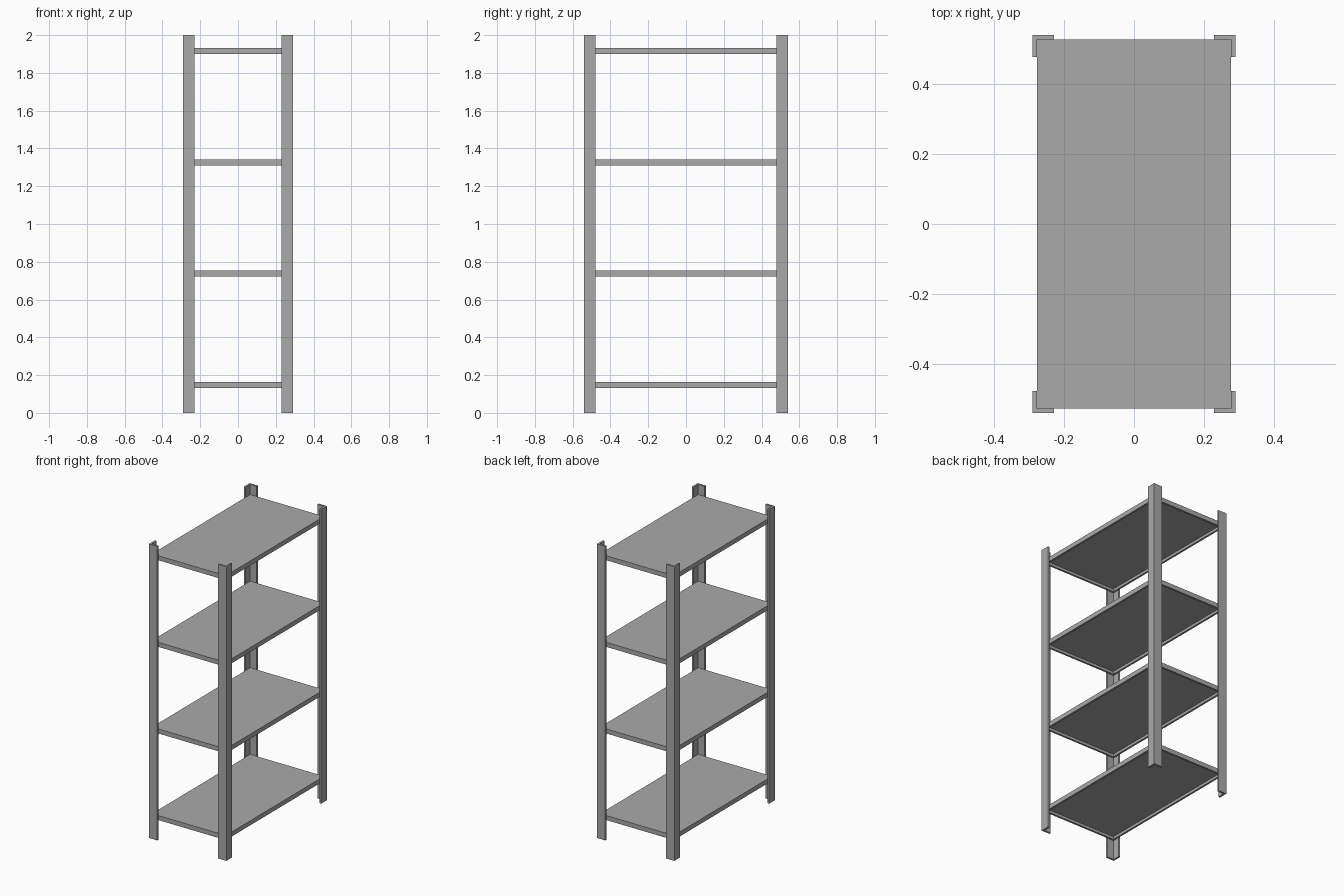
import bpy, bmesh

cube = bpy.data.objects.get("Cube")
if cube:
    bpy.data.objects.remove(cube, do_unlink=True)

HALF_X, HALF_Y, HEIGHT = 0.291, 0.541, 2.0
FLANGE, GAUGE = 0.062, 0.013
LIP = 0.031
SHELF_TOPS = [0.164 + 0.589 * i for i in range(4)]

steel = bpy.data.materials.new("grey_steel")
steel.use_nodes = True
grey = (0.4, 0.4, 0.4, 1)
steel.diffuse_color = grey
steel.node_tree.nodes["Principled BSDF"].inputs["Base Color"].default_value = grey


def finish(name, bm):
    bmesh.ops.recalc_face_normals(bm, faces=bm.faces)
    mesh = bpy.data.meshes.new(name)
    bm.to_mesh(mesh)
    bm.free()
    mesh.materials.append(steel)
    bpy.context.collection.objects.link(bpy.data.objects.new(name, mesh))


# Upright: an L-shaped angle profile extruded to full height
def upright(name, sx, sy):
    f, g = FLANGE, GAUGE
    profile = [(0, 0), (f, 0), (f, g), (g, g), (g, f), (0, f)]
    bm = bmesh.new()
    face = bm.faces.new([bm.verts.new((sx * (HALF_X - a), sy * (HALF_Y - b), 0))
                         for a, b in profile])
    top = bmesh.ops.extrude_face_region(bm, geom=[face])["geom"]
    bmesh.ops.translate(bm, vec=(0, 0, HEIGHT),
                        verts=[v for v in top if isinstance(v, bmesh.types.BMVert)])
    finish(name, bm)


# Shelf: a flat panel with lips folded down, open underneath
def shelf(name, z):
    bm = bmesh.new()
    bmesh.ops.create_cube(bm, size=1)
    for v in bm.verts:
        v.co.x *= 2 * (HALF_X - GAUGE)
        v.co.y *= 2 * (HALF_Y - GAUGE)
        v.co.z = z if v.co.z > 0 else z - LIP
    bm.normal_update()
    bottom = [f for f in bm.faces if f.normal.z < -0.5]
    bmesh.ops.inset_region(bm, faces=bottom, thickness=GAUGE, use_even_offset=True)
    pocket = bmesh.ops.extrude_face_region(bm, geom=bottom)["geom"]
    bmesh.ops.delete(bm, geom=bottom, context="FACES_ONLY")
    bmesh.ops.translate(bm, vec=(0, 0, LIP - GAUGE),
                        verts=[v for v in pocket if isinstance(v, bmesh.types.BMVert)])
    finish(name, bm)


for sx, side in ((1, "left"), (-1, "right")):
    for sy, end in ((-1, "front"), (1, "back")):
        upright(f"{end}_{side}_upright", sx, sy)

for i, z in enumerate(SHELF_TOPS):
    shelf(f"shelf_{i + 1}", z)
